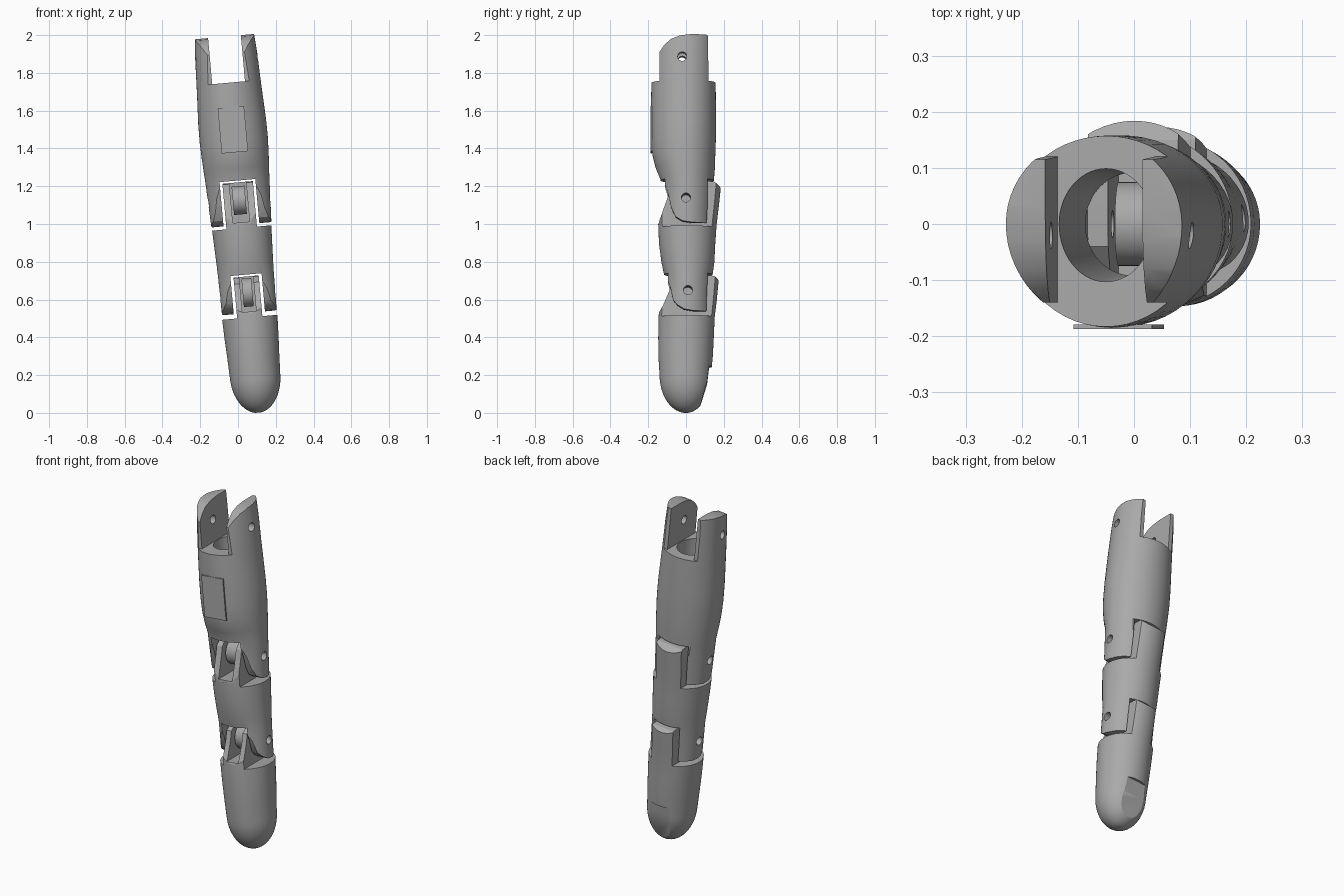
import bpy, bmesh, math
from mathutils import Matrix

cube = bpy.data.objects.get("Cube")
if cube:
    bpy.data.objects.remove(cube, do_unlink=True)

grey = bpy.data.materials.new("plain grey")
grey.use_nodes = True
COLOUR = (0.4, 0.4, 0.4, 1)
grey.diffuse_color = COLOUR
grey.node_tree.nodes["Principled BSDF"].inputs["Base Color"].default_value = COLOUR

# The whole finger leans sideways
LEAN = Matrix.Translation((0.108, 0, 0)) @ Matrix.Rotation(-0.09, 4, "Y")
WIDE = 0.4


def to_object(name, bm):
    bmesh.ops.recalc_face_normals(bm, faces=bm.faces)
    mesh = bpy.data.meshes.new(name)
    bm.to_mesh(mesh)
    bm.free()
    ob = bpy.data.objects.new(name, mesh)
    bpy.context.collection.objects.link(ob)
    return ob


def loft(name, rings, sides=56):
    """Oval rings given as (z, half width, front depth, back depth)."""
    bm = bmesh.new()
    loops = []
    for z, hx, front, back in rings:
        loop = []
        for i in range(sides):
            a = math.tau * i / sides
            s = math.sin(a)
            loop.append(bm.verts.new((hx * math.cos(a), s * (back if s > 0 else front), z)))
        loops.append(loop)
    for lo, hi in zip(loops, loops[1:]):
        for i in range(sides):
            j = (i + 1) % sides
            bm.faces.new((lo[i], lo[j], hi[j], hi[i]))
    bm.faces.new(loops[0])
    bm.faces.new(loops[-1])
    return to_object(name, bm)


def prism(profile, x0=-WIDE, x1=WIDE):
    """Side profile of (y, z) points extruded across x."""
    bm = bmesh.new()
    face = bm.faces.new([bm.verts.new((x0, y, z)) for y, z in profile])
    out = bmesh.ops.extrude_face_region(bm, geom=[face])["geom"]
    bmesh.ops.translate(bm, vec=(x1 - x0, 0, 0),
                        verts=[v for v in out if isinstance(v, bmesh.types.BMVert)])
    return to_object("cutter", bm)


def box(x0, x1, y0, y1, z0, z1):
    return prism([(y0, z0), (y1, z0), (y1, z1), (y0, z1)], x0, x1)


def disc(y, z, radius, half, sides=40):
    return prism([(y + radius * math.cos(math.tau * i / sides),
                   z + radius * math.sin(math.tau * i / sides)) for i in range(sides)], -half, half)


def carve(ob, cutters):
    for c in cutters:
        c.hide_render = True
        mod = ob.modifiers.new("cut", "BOOLEAN")
        mod.operation, mod.solver, mod.object = "DIFFERENCE", "EXACT", c
    graph = bpy.context.evaluated_depsgraph_get()
    mesh = bpy.data.meshes.new_from_object(ob.evaluated_get(graph))
    ob.modifiers.clear()
    ob.data = mesh
    for c in cutters:
        bpy.data.objects.remove(c, do_unlink=True)


def finish(ob):
    ob.data.transform(LEAN)
    ob.data.materials.clear()
    ob.data.materials.append(grey)
    ob.data.shade_smooth()
    ob.data.set_sharp_from_angle(angle=math.radians(28))


def fork_cuts(y, pin, slot, top):
    """Lower fork: slot between two rounded prongs, and the pin hole."""
    low = pin - 0.13 if top > 1 else pin - 0.108
    edge = [(-0.3, top), (y - 0.12, top), (y - 0.093, pin + 0.02), (y - 0.078, pin - 0.05),
            (y - 0.055, low + 0.03), (y - 0.02, low + 0.008), (y + 0.03, low), (0.115, low),
            (0.115, top), (0.3, top), (0.3, low - 0.2), (-0.3, low - 0.2)]
    return [prism(edge), box(-slot, slot, -0.3, 0.3, low - 0.2, top), disc(y, pin, 0.024, WIDE)]


def knuckle_cuts(y, pin, half, shoulder, top):
    """Upper tongue: shoulders cut away, rounded front and an open groove."""
    edge = [(-0.3, shoulder + 0.02), (-0.146, shoulder + 0.02), (y - 0.135, shoulder + 0.05),
            (y - 0.1, pin), (y - 0.085, pin + 0.05), (y - 0.04, top - 0.005), (0.03, top),
            (0.12, top), (0.15, top - 0.003), (0.19, top - 0.035), (0.3, top - 0.06),
            (0.3, top + 0.2), (-0.3, top + 0.2)]
    sides = [box(min(s * half, s * WIDE), max(s * half, s * WIDE), -0.3, 0.3,
                 shoulder, top + 0.1) for s in (-1, 1)]
    groove = half * 0.55
    return sides + [prism(edge), box(-groove, groove, -0.3, 0.1, shoulder + 0.03, top + 0.1),
                    disc(y, pin, 0.024, WIDE)]


# Base segment with a fork at both ends
base = loft("base_segment", [
    (0.97, 0.158, 0.13, 0.135), (1.1, 0.164, 0.13, 0.14), (1.24, 0.17, 0.135, 0.148),
    (1.3, 0.174, 0.16, 0.153), (1.37, 0.178, 0.178, 0.155), (1.45, 0.181, 0.183, 0.158),
    (1.55, 0.18, 0.184, 0.158), (1.65, 0.175, 0.185, 0.158), (1.76, 0.17, 0.183, 0.157),
    (1.9, 0.165, 0.175, 0.157), (2.03, 0.155, 0.165, 0.155)])
upper_edge = [(-0.3, 1.755), (-0.14, 1.755), (-0.14, 1.91), (-0.115, 1.945), (-0.08, 1.975),
              (-0.03, 1.993), (0.03, 2.0), (0.115, 2.0), (0.12, 1.755), (0.3, 1.755),
              (0.3, 2.2), (-0.3, 2.2)]
carve(base, [prism(upper_edge), box(-0.087, 0.087, -0.3, 0.3, 1.755, 2.2),
             disc(-0.02, 1.88, 0.024, WIDE),
             loft("cavity", [(1.15, 0.084, 0.09, 0.09), (1.85, 0.084, 0.105, 0.1)])]
      + fork_cuts(0, 1.13, 0.095, 1.235))
finish(base)

# Flat panel on the front of the base segment
panel = box(-0.07, 0.07, -0.187, -0.179, 1.385, 1.625)
panel.name = "front_panel"
finish(panel)

# Middle segment: tongue above, fork below
middle = loft("middle_segment", [
    (0.51, 0.145, 0.12, 0.13), (0.65, 0.147, 0.115, 0.135), (0.73, 0.148, 0.115, 0.14),
    (0.8, 0.15, 0.13, 0.15), (0.9, 0.154, 0.143, 0.155), (1.0, 0.158, 0.147, 0.162),
    (1.1, 0.16, 0.147, 0.174), (1.3, 0.16, 0.147, 0.195)])
carve(middle, knuckle_cuts(0, 1.13, 0.081, 0.983, 1.225) + fork_cuts(0.01, 0.64, 0.083, 0.735))
finish(middle)

# Fingertip: rounded end, tongue above, flattened nail at the back
tip_rings = []
for i in range(1, 13):
    a = math.pi / 2 * i / 12
    r = math.sin(a)
    tip_rings.append((0.2 * (1 - math.cos(a)), 0.134 * r, 0.14 * r, 0.132 * r))
fingertip = loft("fingertip", tip_rings + [
    (0.3, 0.138, 0.146, 0.142), (0.4, 0.143, 0.147, 0.147), (0.51, 0.147, 0.145, 0.152),
    (0.6, 0.148, 0.14, 0.163), (0.8, 0.148, 0.14, 0.182)])
nail_cut = prism([(0.3, 0.245), (0.122, 0.245), (0.112, 0.16), (0.07, 0.02),
                  (0.05, -0.1), (0.3, -0.1)])
carve(fingertip, knuckle_cuts(0.01, 0.64, 0.067, 0.508, 0.725) + [nail_cut])
finish(fingertip)

# Grooved pulleys inside the two knuckles
for name, y, z, half in (("upper_pulley", 0, 1.13, 0.034), ("lower_pulley", 0.01, 0.64, 0.026)):
    pulley = disc(y, z, 0.075, half)
    pulley.name = name
    finish(pulley)
